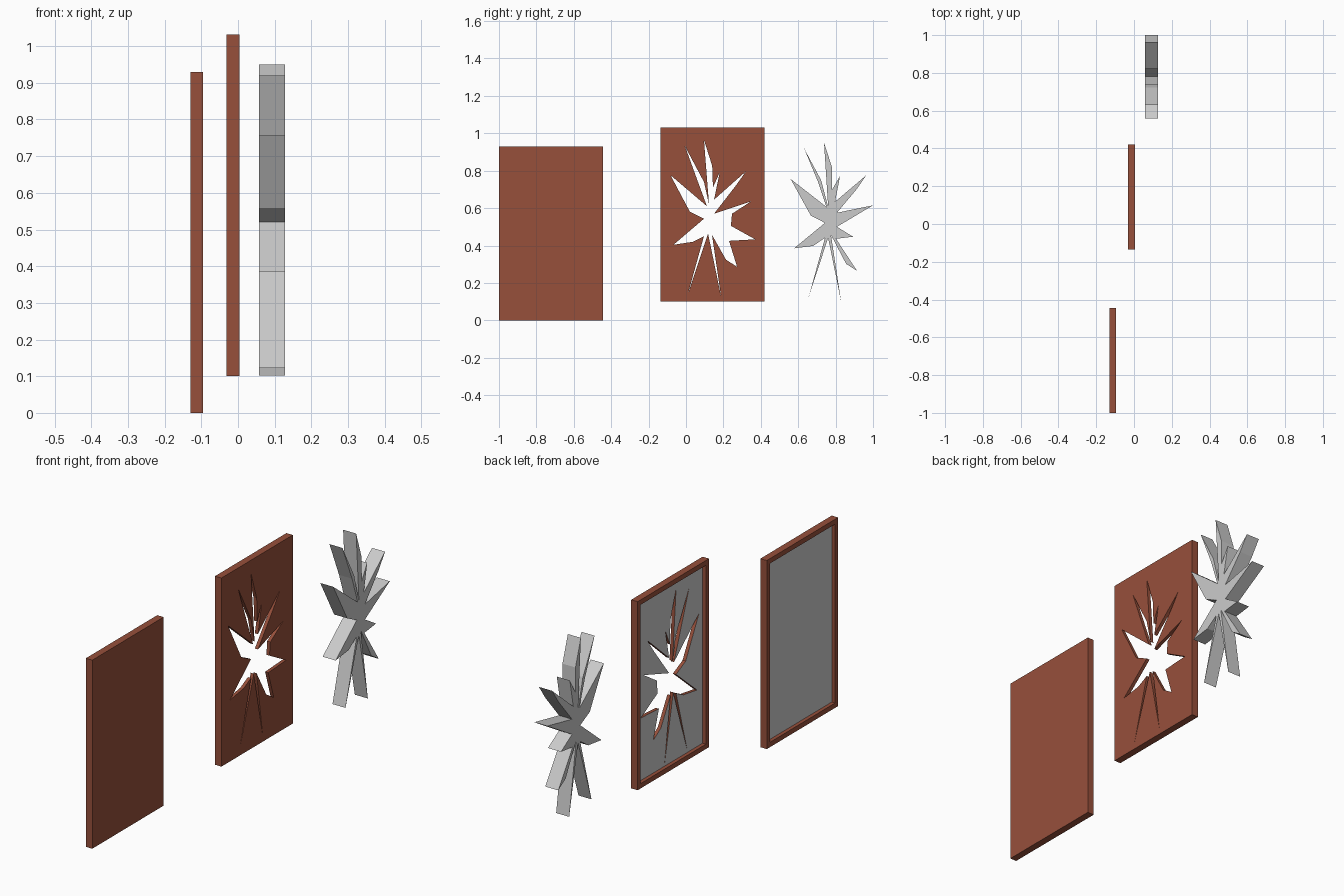
import bpy, bmesh

if "Cube" in bpy.data.objects:
    bpy.data.objects.remove(bpy.data.objects["Cube"])

def material(name, rgb):
    m = bpy.data.materials.new(name)
    m.diffuse_color = (*rgb, 1)
    m.use_nodes = True
    m.node_tree.nodes["Principled BSDF"].inputs["Base Color"].default_value = m.diffuse_color
    return m

brown = material("brown", (0.31, 0.08, 0.044))
grey = material("grey", (0.8, 0.8, 0.8))

def finish(bm, name, mats=()):
    bmesh.ops.recalc_face_normals(bm, faces=bm.faces[:])
    me = bpy.data.meshes.new(name)
    bm.to_mesh(me)
    bm.free()
    for m in mats:
        me.materials.append(m)
    ob = bpy.data.objects.new(name, me)
    bpy.context.collection.objects.link(ob)
    return ob

def plate(name, outline, x0, x1, mats=()):
    """Extrude a (y, z) outline along x."""
    bm = bmesh.new()
    face = bm.faces.new([bm.verts.new((x0, y, z)) for y, z in outline])
    ext = bmesh.ops.extrude_face_region(bm, geom=[face], use_keep_orig=True)
    for v in ext["geom"]:
        if isinstance(v, bmesh.types.BMVert):
            v.co.x = x1
    return finish(bm, name, mats)

def panel(name, x0, y0, z0):
    """Board with a framed grey recess on its -x side."""
    t, w, h, rim, depth = 0.035, 0.556, 0.93, 0.034, 0.018
    bm = bmesh.new()
    bmesh.ops.create_cube(bm, size=1)
    for v in bm.verts:
        v.co = (x0 + (v.co.x + .5) * t, y0 + (v.co.y + .5) * w, z0 + (v.co.z + .5) * h)
    bmesh.ops.recalc_face_normals(bm, faces=bm.faces[:])
    back = min(bm.faces, key=lambda f: f.calc_center_median().x)
    bmesh.ops.inset_region(bm, faces=[back], thickness=rim)
    floor = bmesh.ops.extrude_discrete_faces(bm, faces=[back])["faces"][0]
    for v in floor.verts:
        v.co.x += depth
    floor.material_index = 1
    return finish(bm, name, (brown, grey))

# Plain panel and panel with the burst opening
panel("plain_panel", -0.13, -1.0, 0.0)
holed = panel("broken_panel", -0.031, -0.135, 0.101)

hole = [(-.005, .93), (.096, .74), (.123, .62), (.096, .965), (.14, .826), (.144, .71),
        (.18, .79), (.15, .645), (.32, .796), (.27, .725), (.15, .57), (.348, .636),
        (.246, .57), (.24, .505), (.37, .433), (.23, .425), (.273, .286), (.214, .324),
        (.139, .457), (.187, .13), (.118, .463), (.01, .14), (.096, .45), (.037, .42),
        (-.067, .404), (.096, .543), (.021, .58), (-.083, .776), (.112, .61), (.064, .74)]
cutter = plate("opening_cutter", hole, -0.1, 0.05, (brown,))
mod = holed.modifiers.new("opening", "BOOLEAN")
mod.object = cutter
mod.operation = "DIFFERENCE"
mod.solver = "EXACT"
bpy.context.view_layer.objects.active = holed
bpy.ops.object.modifier_apply(modifier=mod.name)
bpy.data.objects.remove(cutter)

# Jagged burst piece
burst = [(.631, .92), (.722, .75), (.76, .607), (.738, .95), (.78, .82), (.781, .698),
         (.824, .773), (.797, .634), (.963, .775), (.914, .703), (.807, .575), (1.0, .615),
         (.807, .5), (.893, .447), (.802, .436), (.914, .265), (.856, .302), (.775, .457),
         (.829, .102), (.76, .441), (.655, .122), (.743, .441), (.68, .398), (.578, .385),
         (.743, .521), (.668, .559), (.559, .756), (.75, .607), (.706, .74)]
plate("burst", burst, 0.057, 0.128)
